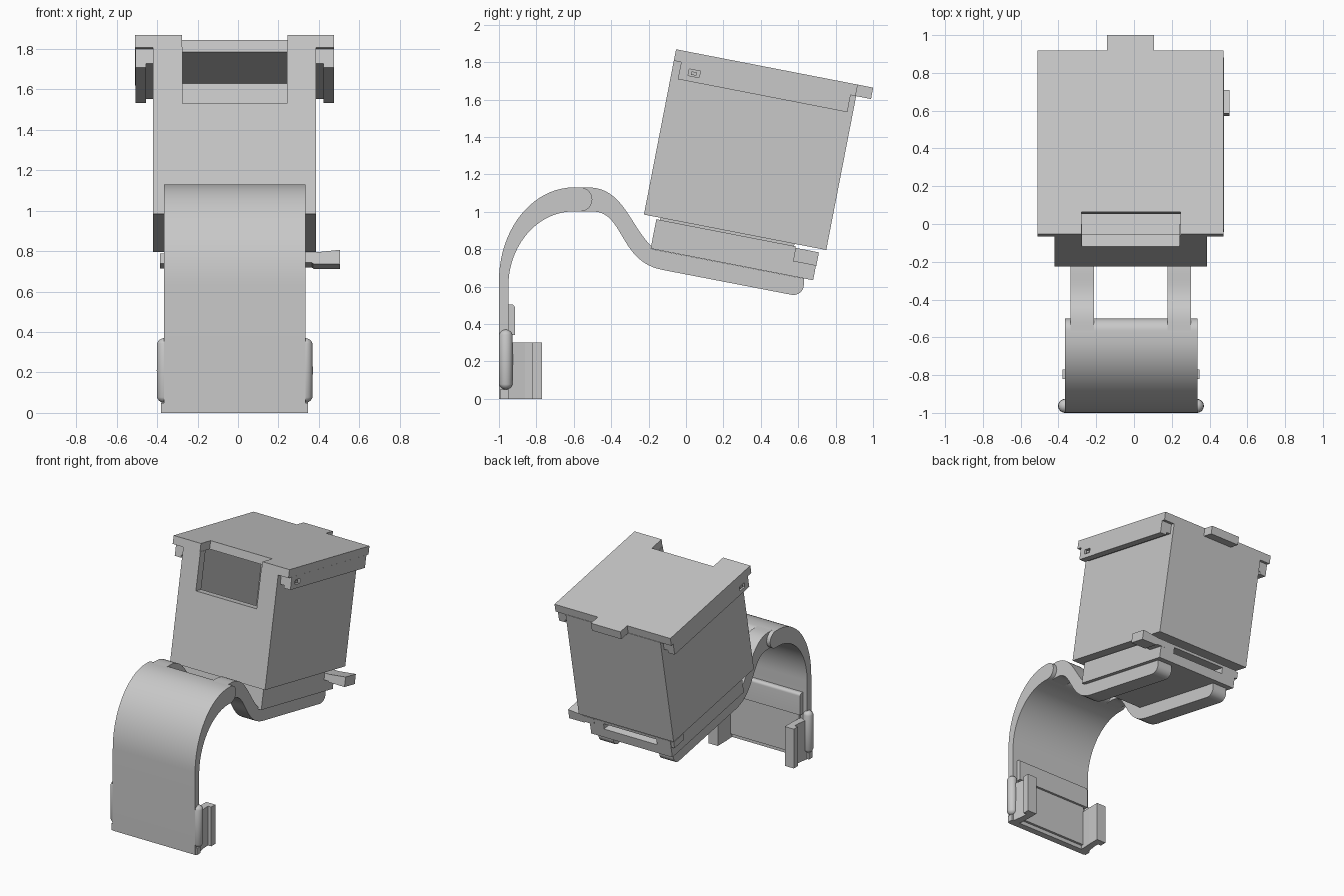
import bpy, math
from mathutils import Matrix, Vector

if "Cube" in bpy.data.objects:
    bpy.data.objects.remove(bpy.data.objects["Cube"])

XC = -0.016  # symmetry plane of the body
TILT = Matrix.Translation((0, -0.225, 0.985)) @ Matrix.Rotation(math.radians(-11), 4, 'X')
FLAT = Matrix.Identity(4)

grey = bpy.data.materials.new("light_grey")
grey.diffuse_color = (0.58, 0.58, 0.58, 1)
grey.use_nodes = True
grey.node_tree.nodes["Principled BSDF"].inputs["Base Color"].default_value = grey.diffuse_color


def prism(name, profile, lo, hi, axis='X', frame=FLAT, smooth=False):
    """Extrude a 2D profile along an axis: X uses (y,z), Y uses (x,z), Z uses (x,y)."""
    place = {'X': lambda p, t: (t, p[0], p[1]),
             'Y': lambda p, t: (p[0], t, p[1]),
             'Z': lambda p, t: (p[0], p[1], t)}[axis]
    n = len(profile)
    verts = [frame @ Vector(place(p, t)) for t in (lo, hi) for p in profile]
    faces = [list(range(n))[::-1], list(range(n, 2 * n))]
    faces += [[i, (i + 1) % n, n + (i + 1) % n, n + i] for i in range(n)]
    area = sum(profile[i][0] * profile[(i + 1) % n][1] - profile[(i + 1) % n][0] * profile[i][1]
               for i in range(n))
    if (area < 0) != (axis == 'Y'):
        faces = [f[::-1] for f in faces]
    me = bpy.data.meshes.new(name)
    me.from_pydata(verts, [], faces)
    me.materials.append(grey)
    ob = bpy.data.objects.new(name, me)
    bpy.context.collection.objects.link(ob)
    if smooth:
        activate(ob)
        bpy.ops.object.shade_smooth_by_angle(angle=math.radians(35))
    return ob


def activate(ob):
    bpy.ops.object.select_all(action='DESELECT')
    ob.select_set(True)
    bpy.context.view_layer.objects.active = ob


def box(name, x, y, z, frame=FLAT):
    return prism(name, [(x[0], y[0]), (x[1], y[0]), (x[1], y[1]), (x[0], y[1])],
                 z[0], z[1], 'Z', frame)


def cut(ob, *cutters):
    for c in cutters:
        m = ob.modifiers.new("cut", 'BOOLEAN')
        m.operation, m.solver, m.object = 'DIFFERENCE', 'EXACT', c
        activate(ob)
        bpy.ops.object.modifier_apply(modifier=m.name)
        bpy.data.objects.remove(c)


def arc(cy, cz, ry, rz, a0, a1, n=20):
    return [(cy + ry * math.cos(math.radians(a0 + (a1 - a0) * i / n)),
             cz + rz * math.sin(math.radians(a0 + (a1 - a0) * i / n))) for i in range(n + 1)]


def bezier(p0, p1, p2, p3, n=16):
    return [tuple((1 - t) ** 3 * a + 3 * t * (1 - t) ** 2 * b + 3 * t * t * (1 - t) * c + t ** 3 * d
                  for a, b, c, d in zip(p0, p1, p2, p3)) for t in [i / n for i in range(n + 1)]]


# Tilted hollow container with a window in its front wall
container = box("container", (-0.42, 0.387), (0, 0.993), (0, 0.84), TILT)
cut(container,
    box("cavity_cutter", (-0.36, 0.327), (0.065, 0.93), (0.05, 1.0), TILT),
    box("window_cutter", (-0.275, 0.242), (-0.1, 0.1), (0.555, 1.0), TILT))

# Lid with a front notch and a rear tab
prism("lid", [(-0.51, 0), (-0.278, 0), (-0.278, 0.12), (0.245, 0.12), (0.245, 0), (0.475, 0),
              (0.475, 0.99), (0.107, 0.99), (0.107, 1.074), (-0.143, 1.074), (-0.143, 0.99),
              (-0.51, 0.99)], 0.838, 0.90, 'Z', TILT)

# Rim flanges and lid skirts on both sides, with a small latch opening
for s, side in ((-1, "left"), (1, "right")):
    def span(a, b):
        return tuple(sorted((XC + s * a, XC + s * b)))
    box(side + "_rim_flange", span(0.40, 0.44), (0.04, 0.963), (0.765, 0.839), TILT)
    skirt = box(side + "_lid_skirt", span(0.438, 0.4915), (0.04, 0.963), (0.745, 0.839), TILT)
    cut(skirt, box("latch_cutter", span(0.46, 0.52), (0.09, 0.15), (0.775, 0.81), TILT))
    box(side + "_latch", span(0.45, 0.485), (0.105, 0.135), (0.782, 0.80), TILT)

# Tray under the container, with a slot at its back
tray = box("tray", (-0.36, 0.33), (0.07, 0.955), (-0.172, -0.012), TILT)
cut(tray, box("slot_cutter", (-0.24, 0.21), (0.85, 1.1), (-0.10, -0.055), TILT),
    box("step_cutter", (-0.5, 0.5), (0.83, 1.1), (-0.035, 0.1), TILT))
box("tray_neck", (-0.33, 0.30), (0.09, 0.82), (-0.03, 0.01), TILT)

# Side lever and the opposite knob
prism("lever", [(0.29, -0.085), (0.365, -0.085), (0.375, -0.092), (0.505, -0.093), (0.505, -0.02),
                (0.365, -0.035), (0.29, -0.035)], 0.83, 0.957, 'Y', TILT)
box("knob", (-0.386, -0.33), (0.83, 0.95), (-0.09, -0.04), TILT)

# Wide curved band rising from the base, rounded where the legs leave it
band = ([(-1, 0)] + arc(-0.6, 0.63, 0.4, 0.5, 180, 90)
        + arc(-0.565, 1.066, 0.064, 0.064, 90, -90, 14)
        + arc(-0.6, 0.6, 0.35, 0.402, 90, 180) + [(-0.95, 0)])
prism("band", band, -0.365, 0.335, 'X', smooth=True)

# Two legs that sweep down and run under the tray
leg = ([(-0.58, 1.13)] + bezier((-0.52, 1.13), (-0.34, 1.13), (-0.30, 0.93), (-0.185, 0.815))
       + [(-0.18, 0.80), (0.63, 0.643), (0.63, 0.615)] + arc(0.575, 0.61, 0.055, 0.055, 0, -102, 8)
       + bezier((-0.13, 0.69), (-0.36, 0.735), (-0.33, 1.002), (-0.50, 1.002)) + [(-0.58, 1.002)])
for side, x0, x1 in (("left", -0.335, -0.213), ("right", 0.177, 0.303)):
    prism(side + "_leg", leg, x0, x1, 'X', smooth=True)

# Base plate, rounded cross bar and lower ledge on the inside of the band
box("base_plate", (-0.31, 0.28), (-0.955, -0.932), (0.03, 0.42))
bar = [(-0.955, 0.34), (-0.915, 0.34)] + arc(-0.935, 0.485, 0.02, 0.02, 0, 90, 6) + [(-0.955, 0.505)]
prism("cross_bar", bar, -0.33, 0.30, 'X', smooth=True)
box("base_foot", (-0.38, 0.347), (-0.995, -0.95), (0, 0.05))

# Dovetail posts and rounded side grips
post = [(0.29, -0.955), (0.35, -0.955), (0.335, -0.86), (0.335, -0.82), (0.362, -0.82),
        (0.362, -0.77), (0.285, -0.77), (0.285, -0.86)]
for s, side in ((-1, "left"), (1, "right")):
    prism(side + "_post", [(XC + s * x, y) for x, y in post], 0, 0.302, 'Z')
    bpy.ops.mesh.primitive_uv_sphere_add(segments=24, ring_count=12, radius=0.037,
                                         location=(XC + s * 0.349, -0.963, 0.21))
    grip = bpy.context.object
    grip.name = side + "_grip"
    for v in grip.data.vertices:  # stretch the ball into a capsule
        if abs(v.co.z) > 1e-4:
            v.co.z += math.copysign(0.123, v.co.z)
    grip.data.materials.append(grey)
    bpy.ops.object.shade_smooth_by_angle(angle=math.radians(35))
